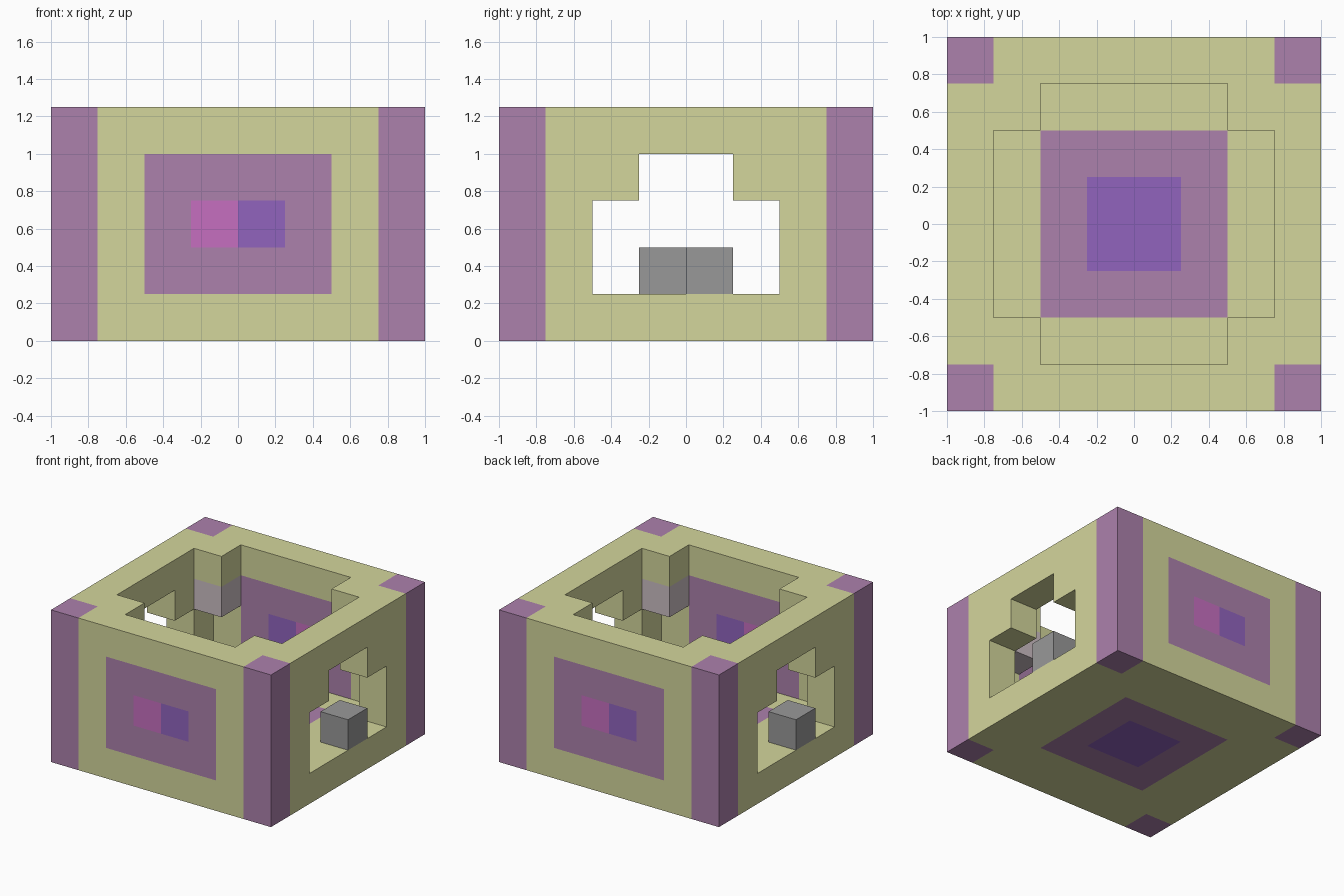
import bpy
import bmesh
from mathutils import Vector

old = bpy.data.objects.get("Cube")
if old:
    bpy.data.objects.remove(old, do_unlink=True)


def linear(v):
    v /= 255
    return v / 12.92 if v <= 0.04045 else ((v + 0.055) / 1.055) ** 2.4


def material(name, *rgb):
    colour = [linear(v) for v in rgb] + [1]
    mat = bpy.data.materials.new(name)
    mat.use_nodes = True
    mat.diffuse_color = colour
    bsdf = next(n for n in mat.node_tree.nodes if n.type == 'BSDF_PRINCIPLED')
    bsdf.inputs["Base Color"].default_value = colour
    return mat


def box(name, low, high):
    """Box between two opposite corners."""
    low, high = Vector(low), Vector(high)
    bm = bmesh.new()
    bmesh.ops.create_cube(bm, size=1)
    for v in bm.verts:
        v.co = (low + high) / 2 + v.co * (high - low)
    mesh = bpy.data.meshes.new(name)
    bm.to_mesh(mesh)
    bm.free()
    obj = bpy.data.objects.new(name, mesh)
    bpy.context.collection.objects.link(obj)
    return obj


OLIVE, PURPLE, PINK, BLUE, MAUVE = range(5)
body_materials = [
    material("olive", 212, 214, 156),
    material("dusty purple", 172, 129, 172),
    material("pink", 198, 111, 192),
    material("violet blue", 145, 100, 190),
    material("mauve grey", 204, 190, 195),
]
grey = material("grey", 153, 153, 153)

# Hollow body: room, cross-shaped roof opening, stepped doorways in the sides
body = box("body_shell", (-1, -1, 0), (1, 1, 1.25))
cutters = []
for name, x, y, top in (
    ("room_cutter", .75, .75, .75),
    ("roof_cutter_wide", .75, .5, 1.5),
    ("roof_cutter_deep", .5, .75, 1.5),
    ("doorway_cutter", 1.2, .5, .75),
    ("doorway_step_cutter", 1.2, .25, 1),
):
    cutter = box(name, (-x, -y, .25), (x, y, top))
    cutter.hide_render = True
    cutters.append(cutter)
    mod = body.modifiers.new(name, 'BOOLEAN')
    mod.operation = 'DIFFERENCE'
    mod.solver = 'EXACT'
    mod.object = cutter
bpy.context.view_layer.update()
carved = bpy.data.meshes.new_from_object(
    body.evaluated_get(bpy.context.evaluated_depsgraph_get()))
body.modifiers.clear()
body.data = carved
for cutter in cutters:
    bpy.data.objects.remove(cutter, do_unlink=True)
carved.materials.clear()
for mat in body_materials:
    carved.materials.append(mat)


def paint(c):
    """Colour of a body face from its centre."""
    a, b, z = abs(c.x), abs(c.y), c.z
    # Corner posts
    if a > .76 and b > .76:
        return PURPLE
    # Nested squares on the floor, inside and underneath
    if z < .26 and max(a, b) < .5:
        return BLUE if max(a, b) < .25 else PURPLE
    # Front and back wall panels with a two-colour centre
    if b > .74 and a < .5 and .26 < z < .99:
        if a < .25 and .5 < z < .75:
            return PINK if c.x * c.y > 0 else BLUE
        return PURPLE
    # Lower half of the hanging inner corners
    if min(a, b) > .49 and max(a, b) < .74 and .74 < z < .99:
        return MAUVE
    return OLIVE


# Slice the body on a regular grid so the painted areas have clean borders
bm = bmesh.new()
bm.from_mesh(carved)
bmesh.ops.remove_doubles(bm, verts=bm.verts, dist=.001)
for axis in range(3):
    for step in range(-3, 5):
        normal = Vector((0, 0, 0))
        normal[axis] = 1
        bmesh.ops.bisect_plane(bm, geom=bm.verts[:] + bm.edges[:] + bm.faces[:],
                               dist=.0005, plane_co=normal * step / 4,
                               plane_no=normal)
for face in bm.faces:
    face.material_index = paint(face.calc_center_median())
    face.smooth = False
bm.to_mesh(carved)
bm.free()

# One block standing in each doorway, turned about the centre
for name, s in (("left_doorway_block", 1), ("right_doorway_block", -1)):
    block = box(name, (min(.75 * s, s), min(0, .25 * s), .25),
                (max(.75 * s, s), max(0, .25 * s), .5))
    block.data.materials.append(grey)
